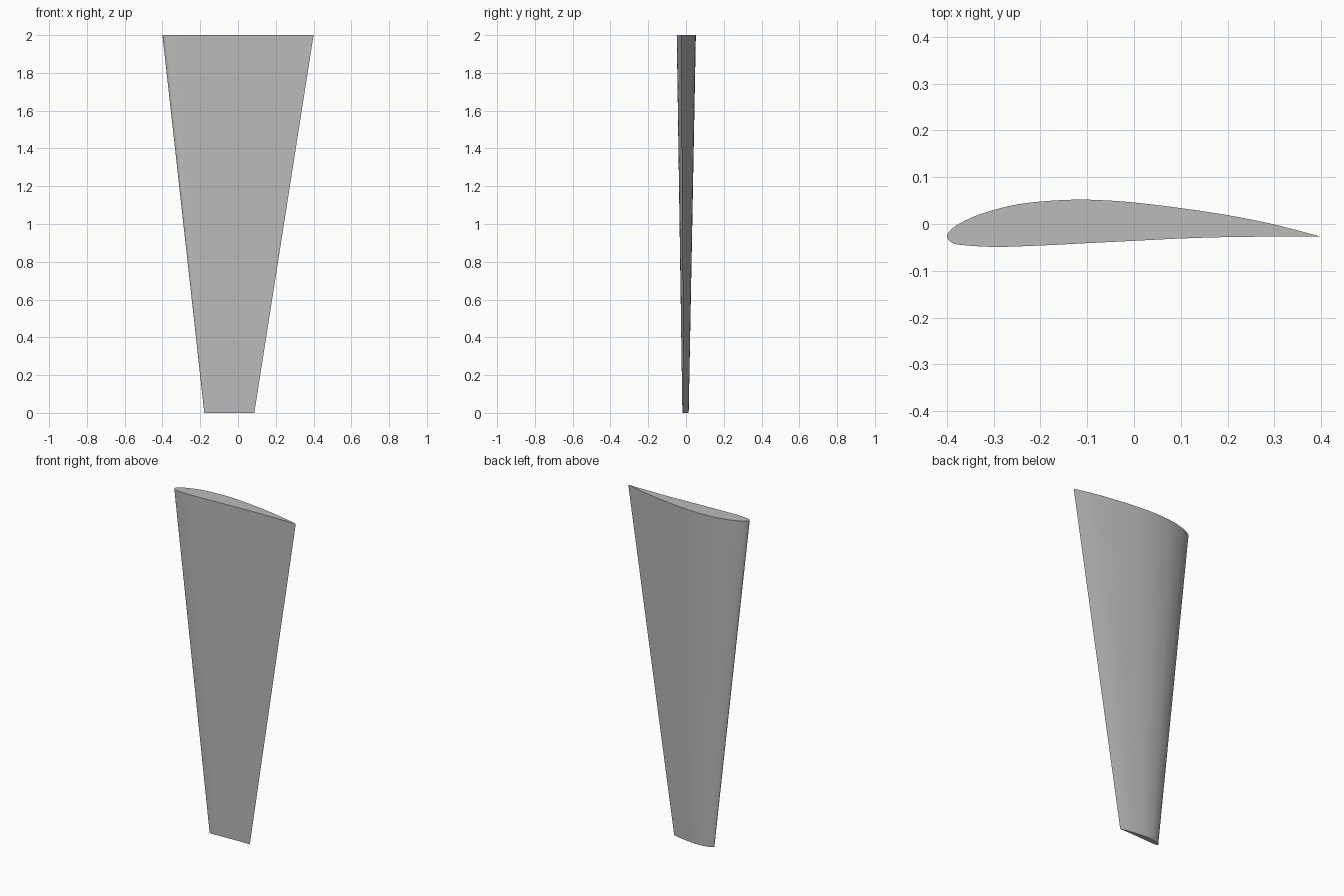
import bpy, bmesh, math
from mathutils import Vector

cube = bpy.data.objects.get("Cube")
if cube:
    bpy.data.objects.remove(cube, do_unlink=True)

HEIGHT = 2.0
TIP_SCALE = 0.331             # narrow end chord relative to the wide end
TIP_SHIFT = (-0.046, -0.003)  # offset of the narrow section
STEPS = 4                     # curve samples between profile points

# Airfoil profile: trailing edge, over the upper side, round the nose, back below
profile = [Vector(p) for p in (
    (.4, -.027), (.3, -.001), (.2, .019), (.1, .034), (0, .046), (-.07, .051),
    (-.13, .052), (-.2, .048), (-.26, .040), (-.32, .024), (-.36, .008),
    (-.388, -.009), (-.4, -.025), (-.393, -.037), (-.375, -.044),
    (-.3, -.049), (-.2, -.046), (-.1, -.041), (0, -.036), (.1, -.031),
    (.2, -.028), (.3, -.027), (.4, -.027))]


def smooth_outline(points):
    """Catmull-Rom outline, sharp at the trailing edge."""
    padded = [2 * points[0] - points[1]] + points + [2 * points[-1] - points[-2]]
    outline = []
    for a, b, c, d in zip(padded, padded[1:], padded[2:], padded[3:]):
        for i in range(STEPS):
            t = i / STEPS
            outline.append(0.5 * (2 * b + (c - a) * t
                                  + (2 * a - 5 * b + 4 * c - d) * t ** 2
                                  + (3 * b - a - 3 * c + d) * t ** 3))
    return outline


grey = bpy.data.materials.new("plain grey")
grey.use_nodes = True
colour = (0.5, 0.5, 0.5, 1)
grey.diffuse_color = colour
grey.node_tree.nodes["Principled BSDF"].inputs["Base Color"].default_value = colour

# Tapered blade lofted between the two sections, with flat end caps
outline = smooth_outline(profile)
bm = bmesh.new()
low = [bm.verts.new((p.x * TIP_SCALE + TIP_SHIFT[0],
                     p.y * TIP_SCALE + TIP_SHIFT[1], 0)) for p in outline]
high = [bm.verts.new((p.x, p.y, HEIGHT)) for p in outline]
count = len(outline)
for i in range(count):
    j = (i + 1) % count
    bm.faces.new((low[i], low[j], high[j], high[i]))
bm.faces.new(low[::-1])
bm.faces.new(high)
bmesh.ops.recalc_face_normals(bm, faces=bm.faces)

mesh = bpy.data.meshes.new("tapered_wing")
bm.to_mesh(mesh)
bm.free()
mesh.materials.append(grey)
wing = bpy.data.objects.new("tapered_wing", mesh)
bpy.context.collection.objects.link(wing)
bpy.context.view_layer.objects.active = wing
wing.select_set(True)
bpy.ops.object.shade_smooth_by_angle(angle=math.radians(40))
